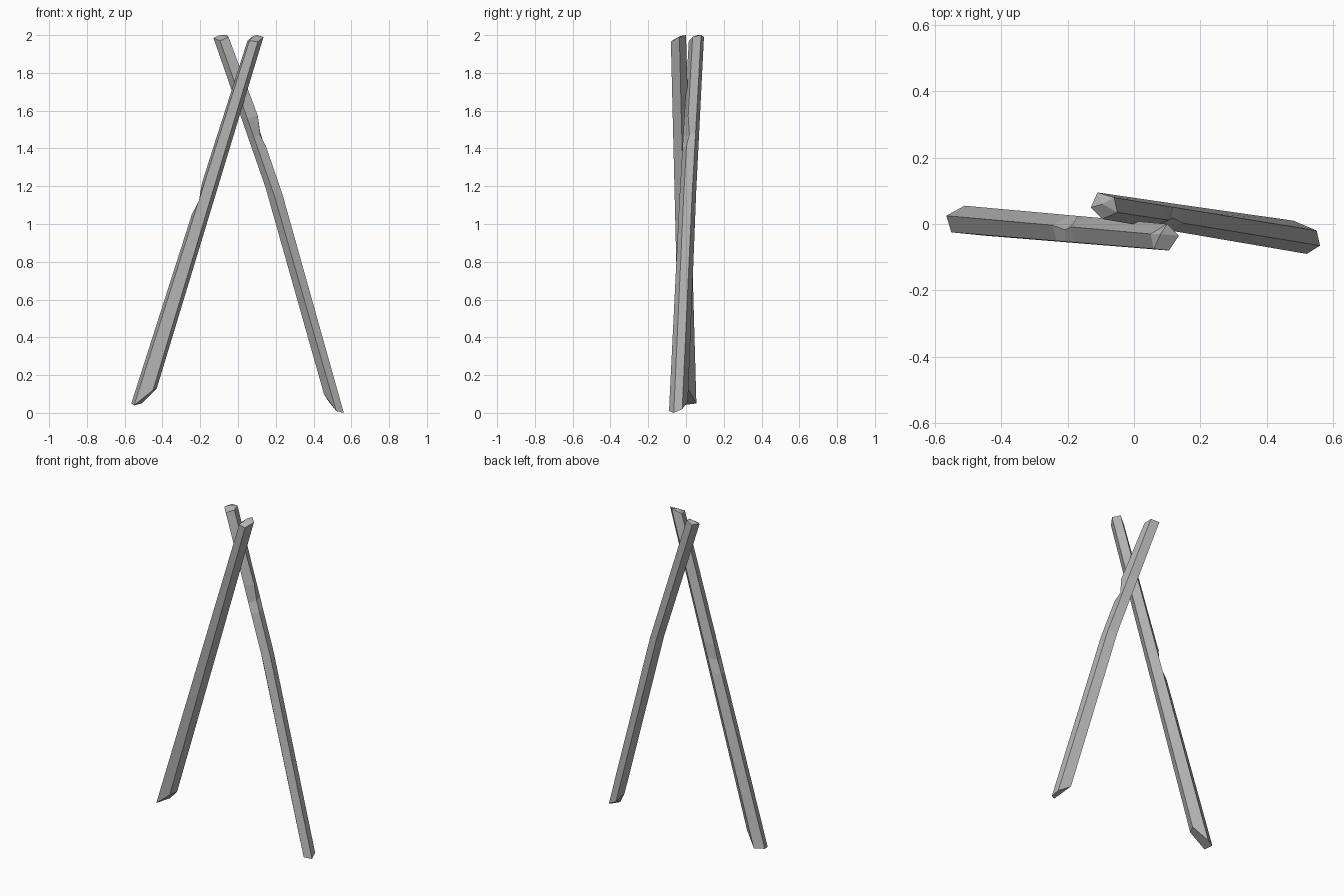
import bpy
import bmesh
from mathutils import Vector

cube = bpy.data.objects.get("Cube")
if cube:
    bpy.data.objects.remove(cube, do_unlink=True)

grey = bpy.data.materials.new("weathered_grey")
grey.use_nodes = True
colour = (0.45, 0.45, 0.45, 1)
grey.diffuse_color = colour
grey.node_tree.nodes["Principled BSDF"].inputs["Base Color"].default_value = colour


def rough_pole(name, top, bottom, apex, bend, bend_at, chip_corner, chips):
    """Loft a five-sided pole from top to bottom, bent once and chipped along one corner."""
    top = [Vector(p) for p in top]
    bottom = [Vector(p) for p in bottom]
    bend = Vector(bend)
    nicks = dict(chips)
    stations = sorted({0, 1, bend_at, *nicks})
    bm = bmesh.new()
    rings = []
    for t in stations:
        weight = t / bend_at if t <= bend_at else (1 - t) / (1 - bend_at)
        ring = []
        for i, (a, b) in enumerate(zip(top, bottom)):
            point = a.lerp(b, t) + bend * weight
            if i == chip_corner and t in nicks:
                point += Vector(nicks[t])
            ring.append(bm.verts.new(point))
        rings.append(ring)

    # Long sides
    sides = len(top)
    for upper, lower in zip(rings, rings[1:]):
        for i in range(sides):
            j = (i + 1) % sides
            bm.faces.new((upper[i], upper[j], lower[j], lower[i]))

    # Slanted foot and faceted tip
    bm.faces.new(rings[-1])
    tip = bm.verts.new(apex)
    for i in range(sides):
        bm.faces.new((rings[0][i], rings[0][(i + 1) % sides], tip))
    bmesh.ops.recalc_face_normals(bm, faces=bm.faces)

    mesh = bpy.data.meshes.new(name)
    bm.to_mesh(mesh)
    bm.free()
    mesh.materials.append(grey)
    pole = bpy.data.objects.new(name, mesh)
    bpy.context.collection.objects.link(pole)
    return pole


# Front pole, leaning towards the left at its top
rough_pole(
    "front_pole",
    top=[(.05, -.03, 1.97), (.1, 0, 2), (.135, -.035, 1.99), (.105, -.08, 1.965), (.06, -.075, 1.97)],
    bottom=[(-.565, .025, .05), (-.51, .055, .05), (-.43, .01, .13), (-.45, -.035, .12), (-.55, -.025, .04)],
    apex=(.08, -.03, 1.995),
    bend=(0, 0, 0), bend_at=.5,
    chip_corner=0,
    chips=[(.39, (0, 0, 0)), (.44, (.014, -.012, 0)), (.48, (0, 0, 0))],
)

# Back pole, leaning towards the right at its top, bowed outwards
rough_pole(
    "back_pole",
    top=[(-.13, .05, 1.985), (-.095, .015, 1.97), (-.05, .035, 1.99), (-.06, .08, 2), (-.11, .095, 1.99)],
    bottom=[(.455, -.04, .1), (.52, -.09, .01), (.56, -.065, 0), (.55, -.02, .02), (.48, .01, .06)],
    apex=(-.095, .06, 2),
    bend=(.03, -.005, 0), bend_at=.42,
    chip_corner=2,
    chips=[(.21, (.012, 0, 0)), (.26, (-.01, .012, 0)), (.29, (0, 0, 0))],
)
